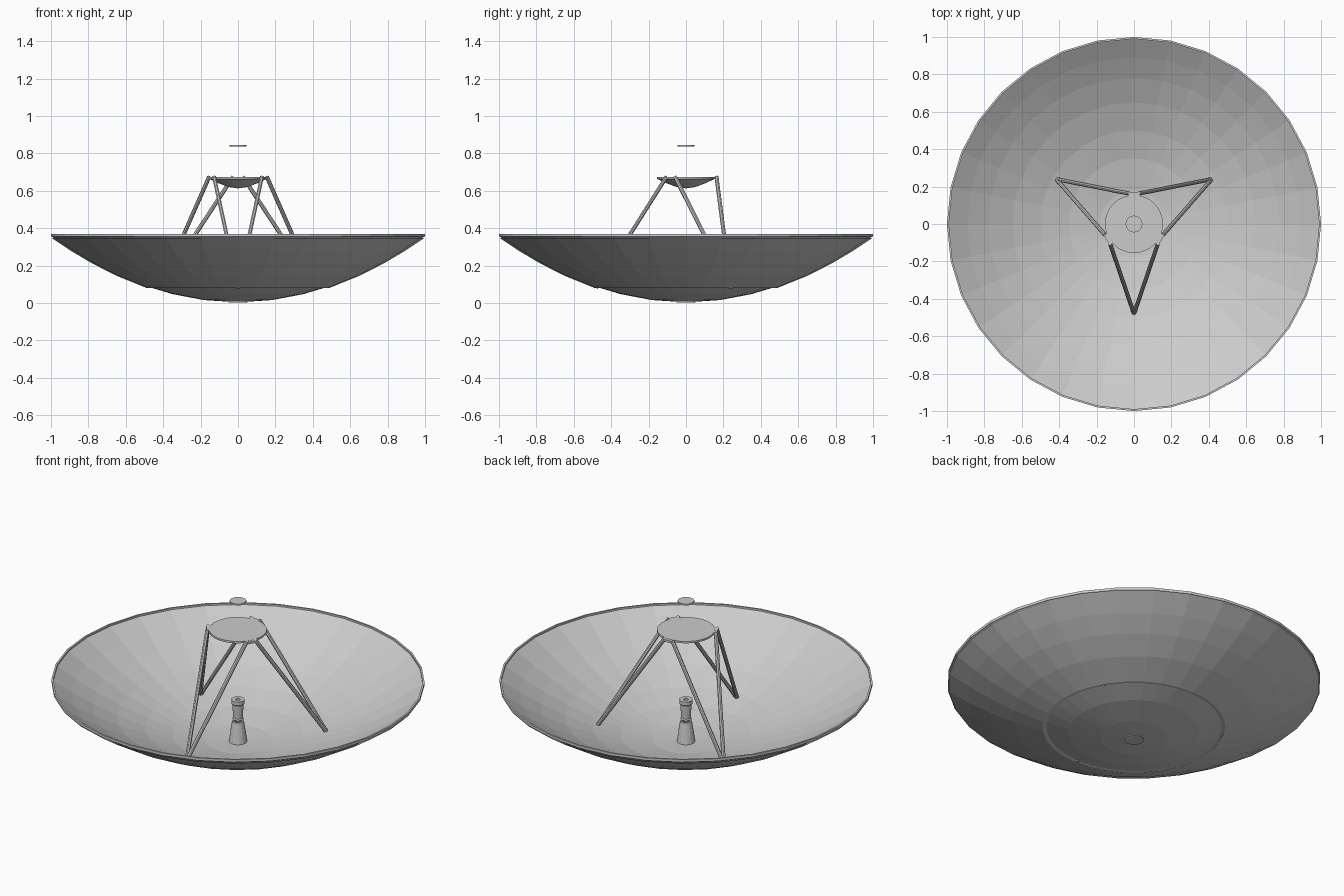
import bpy, bmesh, math
from mathutils import Vector

cube = bpy.data.objects.get("Cube")
if cube:
    bpy.data.objects.remove(cube, do_unlink=True)

grey = bpy.data.materials.new("light grey")
grey.use_nodes = True
grey.diffuse_color = (0.6, 0.6, 0.6, 1)
grey.node_tree.nodes["Principled BSDF"].inputs["Base Color"].default_value = (0.6, 0.6, 0.6, 1)


def add_object(name, bm):
    bmesh.ops.recalc_face_normals(bm, faces=bm.faces)
    mesh = bpy.data.meshes.new(name)
    bm.to_mesh(mesh)
    bm.free()
    mesh.materials.append(grey)
    obj = bpy.data.objects.new(name, mesh)
    bpy.context.collection.objects.link(obj)
    return obj


def lathe(name, profile, sides, closed=False):
    """Spin a list of (radius, height) points around z."""
    bm = bmesh.new()
    verts = [bm.verts.new((r, 0, z)) for r, z in profile]
    if closed:
        verts_pairs = list(zip(verts, verts[1:] + verts[:1]))
    else:
        verts_pairs = list(zip(verts, verts[1:]))
    edges = [bm.edges.new(p) for p in verts_pairs]
    bmesh.ops.spin(bm, geom=verts + edges, cent=(0, 0, 0), axis=(0, 0, 1),
                   angle=math.tau, steps=sides, use_duplicate=False)
    bmesh.ops.remove_doubles(bm, verts=bm.verts, dist=0.0005)
    return add_object(name, bm)


def bar(name, start, end, radius):
    """Straight round bar between two points."""
    a, b = Vector(start), Vector(end)
    bm = bmesh.new()
    bmesh.ops.create_cone(bm, cap_ends=True, segments=8, radius1=radius,
                          radius2=radius, depth=(b - a).length)
    obj = add_object(name, bm)
    obj.location = (a + b) / 2
    obj.rotation_mode = 'QUATERNION'
    obj.rotation_quaternion = (b - a).to_track_quat('Z', 'Y')
    return obj


def bowl(r):
    return 0.355 * r * r


# Main reflector: thin faceted bowl
rings = [0, 0.18, 0.35, 0.5, 0.65, 0.78, 0.89, 0.995]
inner = [(r, bowl(r) + 0.012) for r in rings]
outer = [(r, bowl(r) + 0.004) for r in reversed(rings)]
lathe("main_dish", inner + outer, 32)

# Backing shell under the outer part, with a narrow lip at the rim
back = [(r, bowl(r) - 0.004) for r in [0.49, 0.65, 0.78, 0.89, 0.995]]
lathe("backing_shell", [(0.47, 0.084)] + back, 32)
lathe("dish_rim", [(0.99, 0.355), (1.0, 0.355), (1.0, 0.37), (0.99, 0.37)], 32, closed=True)

# Secondary reflector: shallow bowl closed by a flat plate
lathe("secondary_reflector", [(0, 0.613), (0.05, 0.62), (0.1, 0.639), (0.155, 0.664),
                              (0.155, 0.675), (0, 0.675)], 32)

# Three strut pairs, with a mounting tab between neighbouring pairs
for i in range(3):
    turn = math.radians(-90 + 120 * i)
    foot = (0.48 * math.cos(turn), 0.48 * math.sin(turn), bowl(0.48))
    for side, word in ((-1, "right"), (1, "left")):
        a = turn + side * math.radians(51)
        top = (0.165 * math.cos(a), 0.165 * math.sin(a), 0.675)
        bar(f"strut_{i + 1}_{word}", foot, top, 0.011)
    bm = bmesh.new()
    bmesh.ops.create_cube(bm, size=1)
    bmesh.ops.scale(bm, vec=(0.05, 0.06, 0.012), verts=bm.verts)
    tab = add_object(f"mounting_tab_{i + 1}", bm)
    a = turn + math.pi
    tab.location = (0.145 * math.cos(a), 0.145 * math.sin(a), 0.668)
    tab.rotation_euler.z = a

# Feed: tapered pedestal, waist and flared horn with an opening
lathe("feed_pedestal", [(0, 0.002), (0.052, 0.002), (0.032, 0.135), (0, 0.135)], 16)
lathe("feed_waist", [(0, 0.13), (0.022, 0.135), (0.03, 0.148), (0.022, 0.16), (0, 0.16)], 16)
lathe("feed_horn", [(0, 0.155), (0.026, 0.155), (0.031, 0.235), (0.036, 0.24),
                    (0.036, 0.262), (0.013, 0.262), (0.013, 0.235), (0, 0.235)], 16)

# Small disc above the secondary reflector
lathe("top_disc", [(0, 0.836), (0.045, 0.836), (0.045, 0.845), (0, 0.845)], 16)
